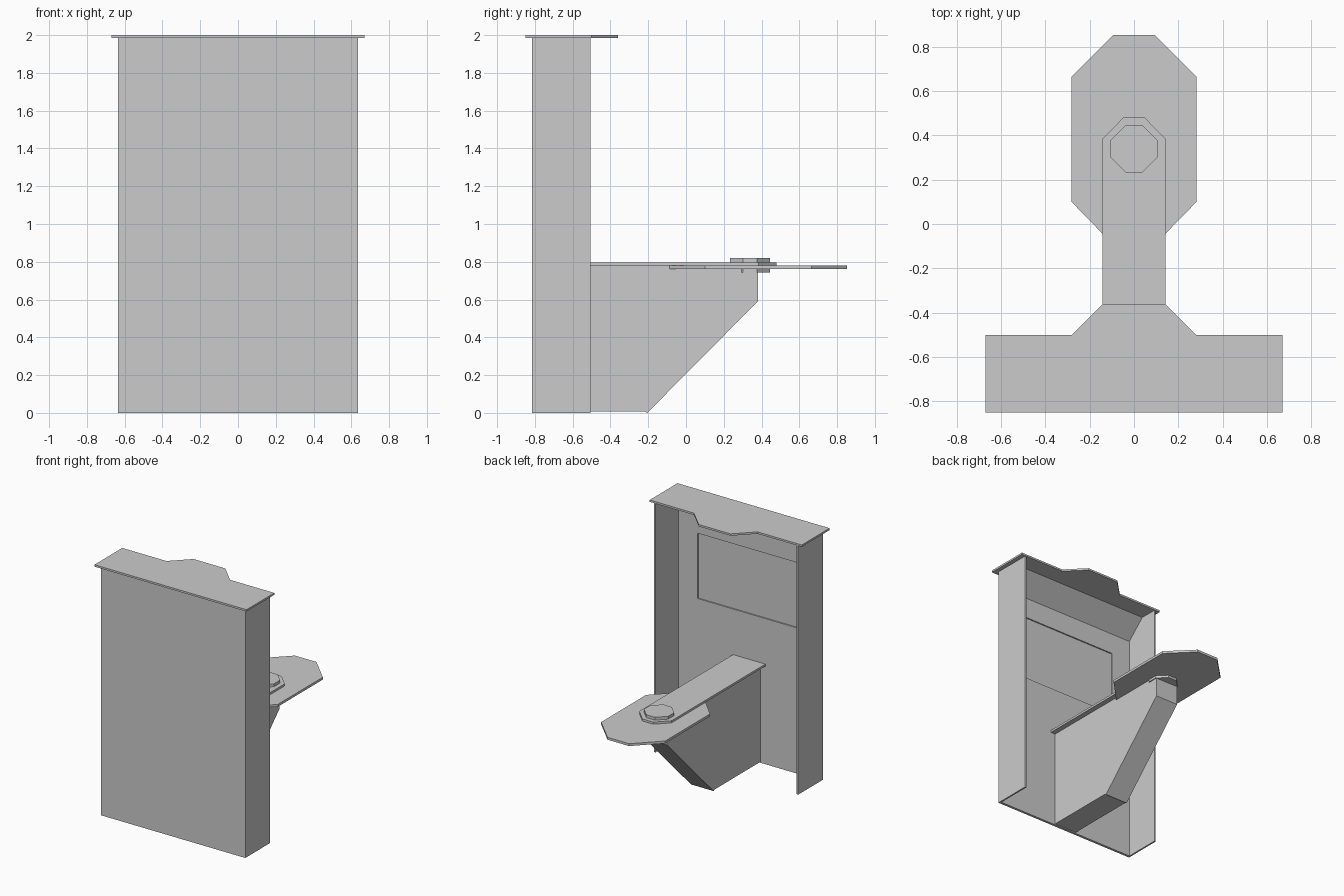
import bpy, bmesh

if "Cube" in bpy.data.objects:
    bpy.data.objects.remove(bpy.data.objects["Cube"])


def prism(name, pts, lo, hi, axis="z"):
    """Extrude a flat outline along z (points are x,y) or along x (points are y,z)."""
    def place(p, d):
        return (p[0], p[1], d) if axis == "z" else (d, p[0], p[1])
    bm = bmesh.new()
    face = bm.faces.new([bm.verts.new(place(p, lo)) for p in pts])
    ext = bmesh.ops.extrude_face_region(bm, geom=[face])
    moved = [v for v in ext["geom"] if isinstance(v, bmesh.types.BMVert)]
    step = (0, 0, hi - lo) if axis == "z" else (hi - lo, 0, 0)
    bmesh.ops.translate(bm, vec=step, verts=moved)
    bmesh.ops.recalc_face_normals(bm, faces=bm.faces)
    mesh = bpy.data.meshes.new(name)
    bm.to_mesh(mesh)
    bm.free()
    obj = bpy.data.objects.new(name, mesh)
    bpy.context.collection.objects.link(obj)
    return obj


def box(name, x, y, z):
    return prism(name, [(x[0], y[0]), (x[1], y[0]), (x[1], y[1]), (x[0], y[1])], *z)


def mirrored(half):
    """Complete an outline from its right half, listed front to back."""
    return half + [(-x, y) for x, y in reversed(half)]


FRONT, WALL, BACK = -0.815, -0.795, -0.505
W, T, H = 0.635, 0.013, 1.985

# Front panel with a shallow recess in its inner face
panel = box("front_panel", (-W, W), (FRONT, WALL), (0, H))
cutter = box("recess_cutter", (-0.455, 0.455), (WALL - 0.01, WALL + 0.05), (1.16, 1.68))
cutter.hide_render = True
cutter.hide_viewport = True
cut = panel.modifiers.new("recess", "BOOLEAN")
cut.operation = "DIFFERENCE"
cut.solver = "EXACT"
cut.object = cutter

# Side panels
for side, label in ((1, "right"), (-1, "left")):
    xs = sorted((side * W, side * (W - T)))
    box(label + "_side_panel", xs, (FRONT, BACK), (0, H))

# Sloped brace beneath the top
prism("top_brace", [(WALL, 1.845), (-0.645, H), (WALL, H)], -W + T, W - T, "x")

# Top plate with a tapered tongue at the back
prism("top_plate", mirrored([(0.67, -0.85), (0.67, -0.5), (0.28, -0.5), (0.14, -0.36)]), H, 2.0)

# Hollow-looking support bracket with a slanted underside
prism("bracket", [(WALL, 0.008), (-0.22, 0.008), (-0.205, 0.0), (0.38, 0.59),
                  (0.38, 0.785), (WALL, 0.785)], -0.1, 0.1, "x")

# Arm plate above the bracket
prism("arm_plate", mirrored([(0.142, WALL), (0.142, 0.385), (0.048, 0.48)]), 0.78, 0.797)

# Elongated octagonal seat
prism("seat", mirrored([(0.095, -0.092), (0.282, 0.1), (0.282, 0.665), (0.095, 0.852)]),
      0.761, 0.78)

# Octagonal pivot pin through the arm and seat
a, b, c = 0.107, 0.038, 0.339
prism("pivot_pin", mirrored([(b, c - a), (a, c - b), (a, c + b), (b, c + a)]), 0.742, 0.82)
